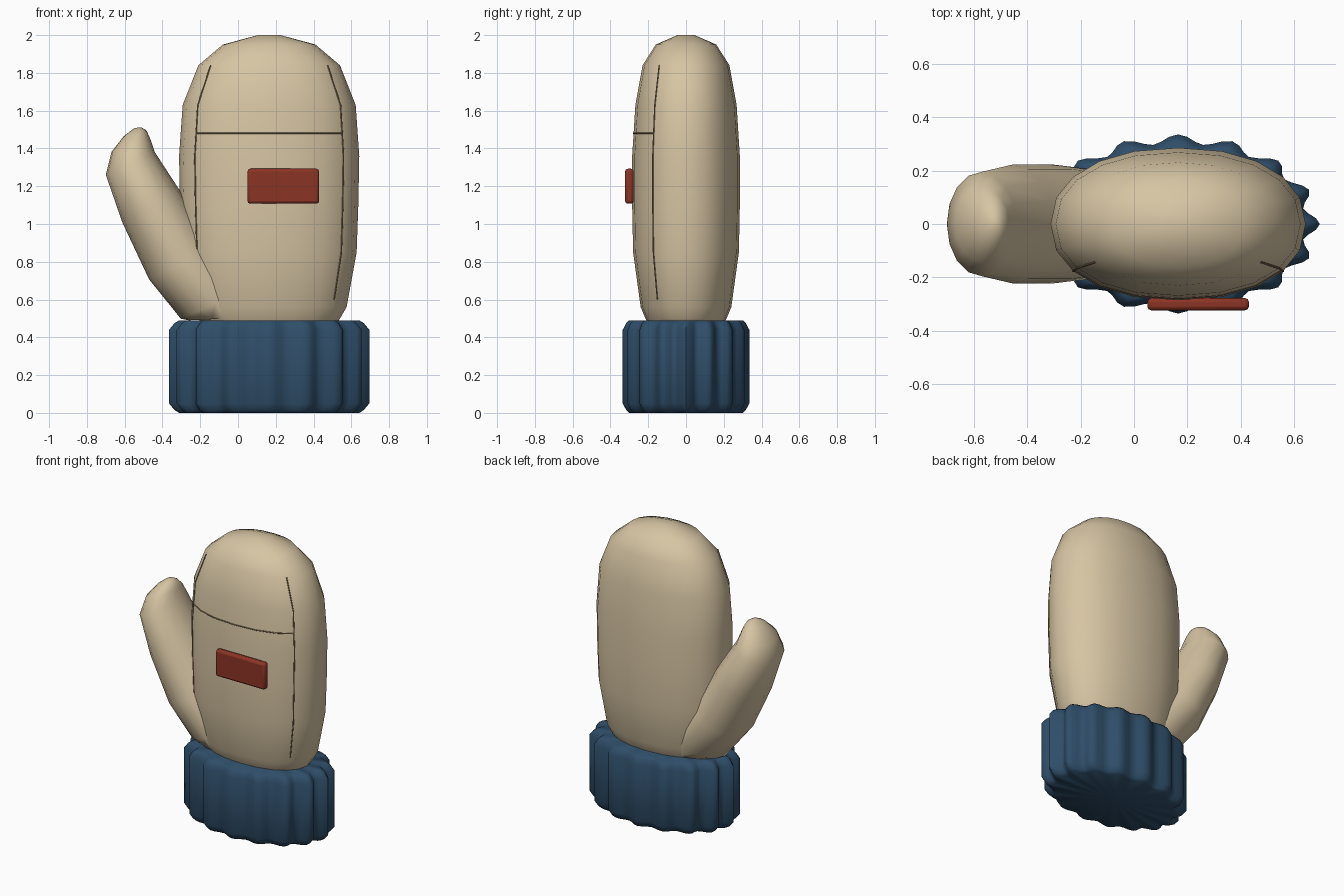
import bpy, bmesh
from math import sin, cos, pi, copysign, radians
from mathutils import Vector

cube = bpy.data.objects.get("Cube")
if cube:
    bpy.data.objects.remove(cube, do_unlink=True)


def material(name, rgb):
    m = bpy.data.materials.new(name)
    m.use_nodes = True
    m.diffuse_color = (*rgb, 1)
    bsdf = m.node_tree.nodes["Principled BSDF"]
    bsdf.inputs["Base Color"].default_value = (*rgb, 1)
    bsdf.inputs["Roughness"].default_value = 0.85
    return m


WOOL = material("cream wool", (0.68, 0.56, 0.37))
KNIT = material("navy knit", (0.028, 0.075, 0.14))
PATCH = material("brick red", (0.26, 0.034, 0.018))
THREAD = material("brown thread", (0.22, 0.16, 0.09))

CX = 0.165  # centre of hand and cuff


def finish(obj, mat, angle):
    obj.data.materials.append(mat)
    bpy.ops.object.select_all(action="DESELECT")
    obj.select_set(True)
    bpy.context.view_layer.objects.active = obj
    bpy.ops.object.shade_smooth_by_angle(angle=radians(angle))
    return obj


def loft(name, rings, mat, angle=60):
    """Skin a list of point rings and close both ends with fans."""
    bm = bmesh.new()
    loops = [[bm.verts.new(p) for p in ring] for ring in rings]
    n = len(loops[0])
    for a, b in zip(loops, loops[1:]):
        for i in range(n):
            j = (i + 1) % n
            bm.faces.new((a[i], a[j], b[j], b[i]))
    for loop in (loops[0], loops[-1]):
        mid = bm.verts.new(sum((v.co for v in loop), Vector()) / n)
        for i in range(n):
            bm.faces.new((loop[i], loop[(i + 1) % n], mid))
    bmesh.ops.recalc_face_normals(bm, faces=bm.faces[:])
    me = bpy.data.meshes.new(name)
    bm.to_mesh(me)
    bm.free()
    obj = bpy.data.objects.new(name, me)
    bpy.context.collection.objects.link(obj)
    return finish(obj, mat, angle)


def soft(v):
    # slightly boxy ellipse
    return copysign(abs(v) ** 0.91, v)


# Hand: z, half width, half depth
HAND = [(0.46, 0.35, 0.195), (0.50, 0.375, 0.215), (0.56, 0.41, 0.24),
        (0.85, 0.463, 0.28), (1.10, 0.472, 0.285), (1.36, 0.477, 0.285),
        (1.63, 0.458, 0.268), (1.84, 0.375, 0.23), (1.95, 0.245, 0.16),
        (2.0, 0.06, 0.045)]
SIDES = 20


def hand_point(z, column, grow=0.0):
    for (z0, w0, d0), (z1, w1, d1) in zip(HAND, HAND[1:]):
        if z0 <= z <= z1:
            t = (z - z0) / (z1 - z0)
            break
    a = 2 * pi * column / SIDES
    w, d = w0 + (w1 - w0) * t + grow, d0 + (d1 - d0) * t + grow
    return Vector((CX + w * soft(cos(a)), d * soft(sin(a)), z))


loft("hand", [[hand_point(h[0], i) for i in range(SIDES)] for h in HAND], WOOL)

# Thumb: centre x, centre z, half width, half depth, lean of the ring
THUMB = [(-0.06, 0.50, 0.20, 0.17, 0.05), (-0.12, 0.58, 0.20, 0.20, 0.42),
         (-0.30, 0.79, 0.19, 0.222, 0.45), (-0.455, 1.085, 0.175, 0.222, 0.45),
         (-0.57, 1.32, 0.143, 0.195, 0.43), (-0.568, 1.42, 0.108, 0.14, 0.35),
         (-0.545, 1.48, 0.062, 0.08, 0.25), (-0.53, 1.51, 0.018, 0.025, 0.1)]
rings = []
for x, z, w, d, lean in THUMB:
    ring = []
    for i in range(16):
        a = 2 * pi * i / 16
        ring.append(Vector((x + w * cos(a) * cos(lean), d * sin(a),
                            z + w * cos(a) * sin(lean))))
    rings.append(ring)
loft("thumb", rings, WOOL)

# Ribbed cuff
RIBS, STEPS = 16, 6
rings = []
for z, s in [(0, 0.9), (0.015, 0.945), (0.05, 1), (0.44, 1), (0.475, 0.945), (0.49, 0.9)]:
    ring = []
    for i in range(RIBS * STEPS):
        a = 2 * pi * i / (RIBS * STEPS)
        r = s * (0.95 + 0.05 * cos(RIBS * a))
        ring.append(Vector((CX + 0.53 * r * cos(a), 0.335 * r * sin(a), z)))
    rings.append(ring)
loft("ribbed_cuff", rings, KNIT, 50)

# Patch on the front
bpy.ops.mesh.primitive_cube_add(size=1, location=(0.24, -0.3, 1.2))
patch = bpy.context.object
patch.name = "front_patch"
patch.scale = (0.38, 0.046, 0.185)
bpy.ops.object.transform_apply(location=False, rotation=False, scale=True)
bevel = patch.modifiers.new("rounded edges", "BEVEL")
bevel.width = 0.015
bevel.segments = 2
finish(patch, PATCH, 30)


def seam(name, points):
    cu = bpy.data.curves.new(name, "CURVE")
    cu.dimensions = "3D"
    cu.bevel_depth = 0.004
    cu.bevel_resolution = 1
    sp = cu.splines.new("POLY")
    sp.points.add(len(points) - 1)
    for p, co in zip(sp.points, points):
        p.co = (*co, 1)
    cu.materials.append(THREAD)
    bpy.context.collection.objects.link(bpy.data.objects.new(name, cu))


# Stitched seams: two along the front edges, one across the fingers
heights = [0.6] + [h[0] for h in HAND if 0.6 < h[0] < 1.85]
for side, column in (("left", 18), ("right", 12)):
    seam(side + "_seam", [hand_point(z, column) for z in heights])
seam("cross_seam", [hand_point(1.48, c) for c in range(12, 19)])
